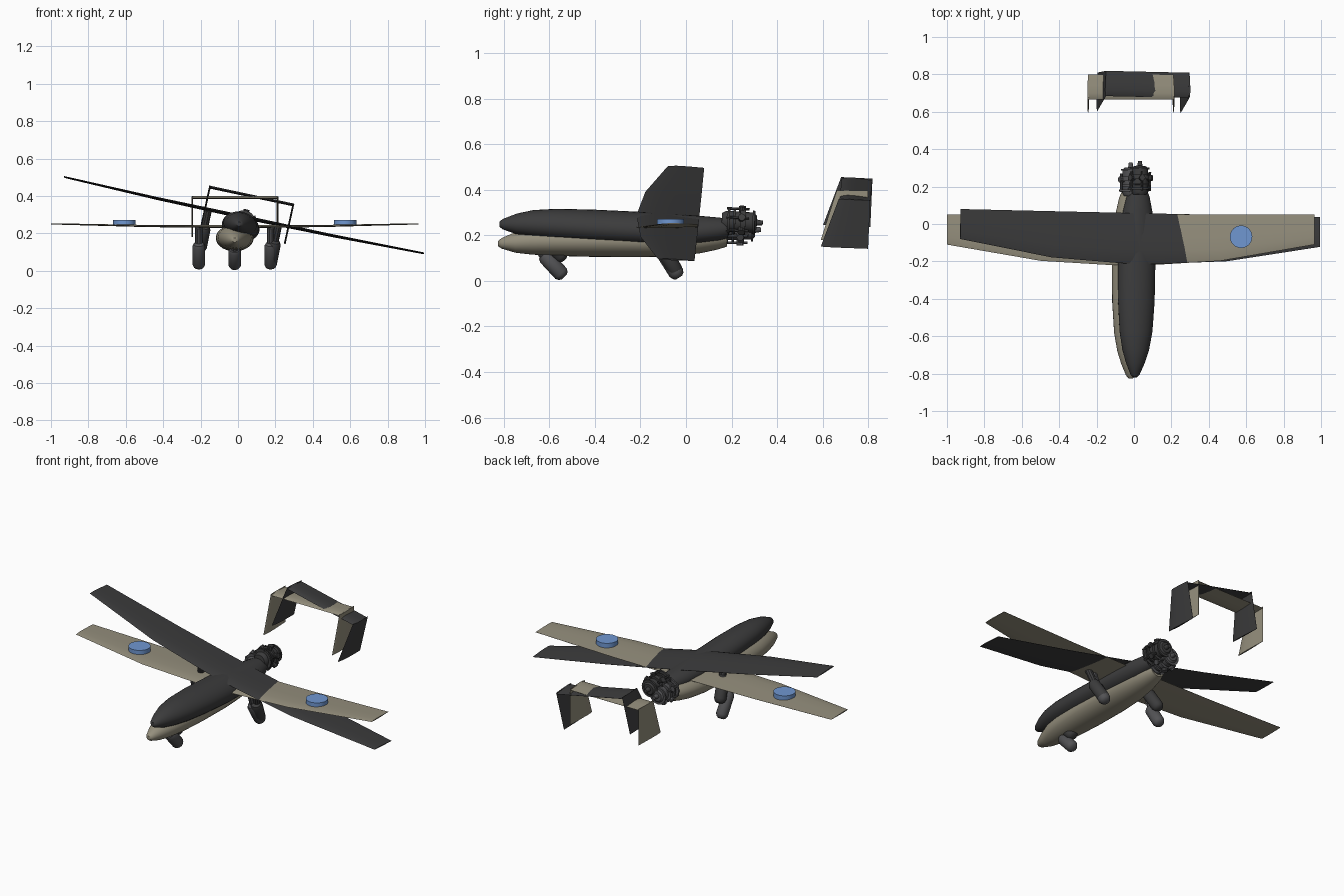
import bpy, bmesh, math
from mathutils import Matrix, Vector

if "Cube" in bpy.data.objects:
    bpy.data.objects.remove(bpy.data.objects["Cube"])


def material(name, r, g, b):
    m = bpy.data.materials.new(name)
    m.diffuse_color = (r, g, b, 1)
    m.use_nodes = True
    m.node_tree.nodes["Principled BSDF"].inputs["Base Color"].default_value = m.diffuse_color
    return m


TAN = material("tan", 0.30, 0.275, 0.205)
CHARCOAL = material("charcoal", 0.045, 0.045, 0.046)
GREY = material("dark_grey", 0.085, 0.085, 0.09)
BLUE = material("blue", 0.16, 0.31, 0.64)


def finish(name, bm, mat, frame, angle=35):
    bmesh.ops.recalc_face_normals(bm, faces=bm.faces)
    bm.transform(frame)
    me = bpy.data.meshes.new(name)
    bm.to_mesh(me)
    bm.free()
    me.materials.append(mat)
    ob = bpy.data.objects.new(name, me)
    bpy.context.collection.objects.link(ob)
    bpy.context.view_layer.objects.active = ob
    ob.select_set(True)
    bpy.ops.object.shade_smooth_by_angle(angle=math.radians(angle))
    ob.select_set(False)
    return ob


def loft(bm, rings):
    """Skin a list of closed rings and cap both ends."""
    loops = [[bm.verts.new(p) for p in ring] for ring in rings]
    n = len(loops[0])
    for a, b in zip(loops, loops[1:]):
        for i in range(n):
            j = (i + 1) % n
            bm.faces.new((a[i], a[j], b[j], b[i]))
    bm.faces.new(loops[0])
    bm.faces.new(loops[-1])


def tube(bm, start, end, profile, sides=16):
    """Turned shape along an axis; profile is (fraction, radius)."""
    start, end = Vector(start), Vector(end)
    axis = end - start
    q = axis.to_track_quat('Z', 'Y')
    loft(bm, [[start + axis * t + q @ Vector((r * math.cos(k * math.tau / sides),
                                              r * math.sin(k * math.tau / sides), 0))
               for k in range(sides)] for t, r in profile])


# lens-shaped section: chord fraction, thickness fraction
FOIL = [(0, 0), (.06, .5), (.25, 1), (.55, .8), (1, .06),
        (1, -.06), (.55, -.5), (.25, -.6), (.06, -.35)]

# y, half width, centre height, half height
BODY = [(-.825, .012, -.071, .012), (-.81, .025, -.07, .023), (-.75, .05, -.066, .045),
        (-.68, .072, -.061, .058), (-.58, .089, -.059, .066), (-.42, .099, -.059, .070),
        (-.2, .101, -.06, .071), (-.06, .095, -.059, .068), (.06, .08, -.054, .060),
        (.14, .062, -.047, .050), (.18, .045, -.042, .042)]


def aircraft(prefix, frame, skin, metal):
    # fuselage
    bm = bmesh.new()
    loft(bm, [[(w * math.cos(k * math.tau / 28), y, z + h * math.sin(k * math.tau / 28))
               for k in range(28)] for y, w, z, h in BODY])
    finish(prefix + "_fuselage", bm, skin, frame, 50)

    # main wing: x, leading edge, height, thickness
    bm = bmesh.new()
    half = [(.983, -.11, .015, .005), (.48, -.197, .003, .009), (.1, -.22, 0, .013)]
    stations = [(-x, l, z, t) for x, l, z, t in half] + half[::-1]
    loft(bm, [[(x, l + (.05 - l) * c, z + t * h * .8) for c, h in FOIL]
              for x, l, z, t in stations])
    finish(prefix + "_wing", bm, skin, frame)

    # tailplane
    bm = bmesh.new()
    loft(bm, [[(x, .665 + .135 * c, .155 + .009 * h) for c, h in FOIL]
              for x in (-.228, .228)])
    finish(prefix + "_tailplane", bm, skin, frame)

    # hanging tail fins
    for side, label in ((-1, "left"), (1, "right")):
        bm = bmesh.new()
        loft(bm, [[(side * .228 + .006 * h, l + (.80 - l) * c, z) for c, h in FOIL]
                  for z, l in ((.163, .662), (-.055, .592))])
        finish(f"{prefix}_{label}_fin", bm, skin, frame)

    # landing legs with rounded pods and thin upper struts
    legs = [("nose", 0, (-.63, -.115), (-.535, -.218)),
            ("left", -.192, (-.115, -.085), (-.03, -.22)),
            ("right", .192, (-.115, -.085), (-.03, -.22))]
    pod = [(0, .012), (.05, .027), (.15, .034), (.85, .034), (.95, .027), (1, .015)]
    for label, x, top, bottom in legs:
        bm = bmesh.new()
        tube(bm, (x, *top), (x, *bottom), pod)
        tube(bm, (x, top[0] - .02, -.005 if x else -.09), (x, top[0] + .02, top[1] - .03),
             [(0, .02), (1, .02)], 10)
        finish(f"{prefix}_{label}_leg", bm, metal, frame)

    # rear engine: core, flanges, radial cylinders and hub
    bm = bmesh.new()
    tube(bm, (0, .15, -.01), (0, .33, -.01),
         [(0, .036), (.1, .046), (.45, .046), (.45, .058), (.58, .058), (.58, .044),
          (.78, .044), (.85, .03), (.85, .014), (1, .01)], 20)
    for y, r in ((.175, .062), (.20, .055), (.285, .052)):
        tube(bm, (0, y, -.01), (0, y + .01, -.01), [(0, r), (1, r)], 20)
    for k in range(6):
        a = k * math.tau / 6 + math.pi / 6
        d = Vector((math.cos(a), 0, math.sin(a)))
        c = Vector((0, .238, -.01))
        tube(bm, c + d * .03, c + d * .07, [(0, .016), (1, .016)], 10)
        p = Vector((0, .17, -.01)) + d * .058
        tube(bm, p, p + Vector((0, .1, 0)), [(0, .006), (1, .006)], 6)
    finish(prefix + "_engine", bm, metal, frame)


level = Matrix.Translation((-.0175, 0, .235))
tilted = (Matrix.Translation((.03, .008, .28))
          @ Matrix.Rotation(math.radians(-.7), 4, 'Z')
          @ Matrix.Rotation(math.radians(-2.7), 4, 'X')
          @ Matrix.Rotation(math.radians(12), 4, 'Y'))
aircraft("level", level, TAN, GREY)
aircraft("tilted", tilted, CHARCOAL, CHARCOAL)

# blue discs on the level wing
for side, label in ((-1, "left"), (1, "right")):
    bm = bmesh.new()
    tube(bm, (side * .59, -.068, .005), (side * .59, -.068, .036), [(0, .06), (1, .06)], 32)
    finish(label + "_wing_disc", bm, BLUE, level)
